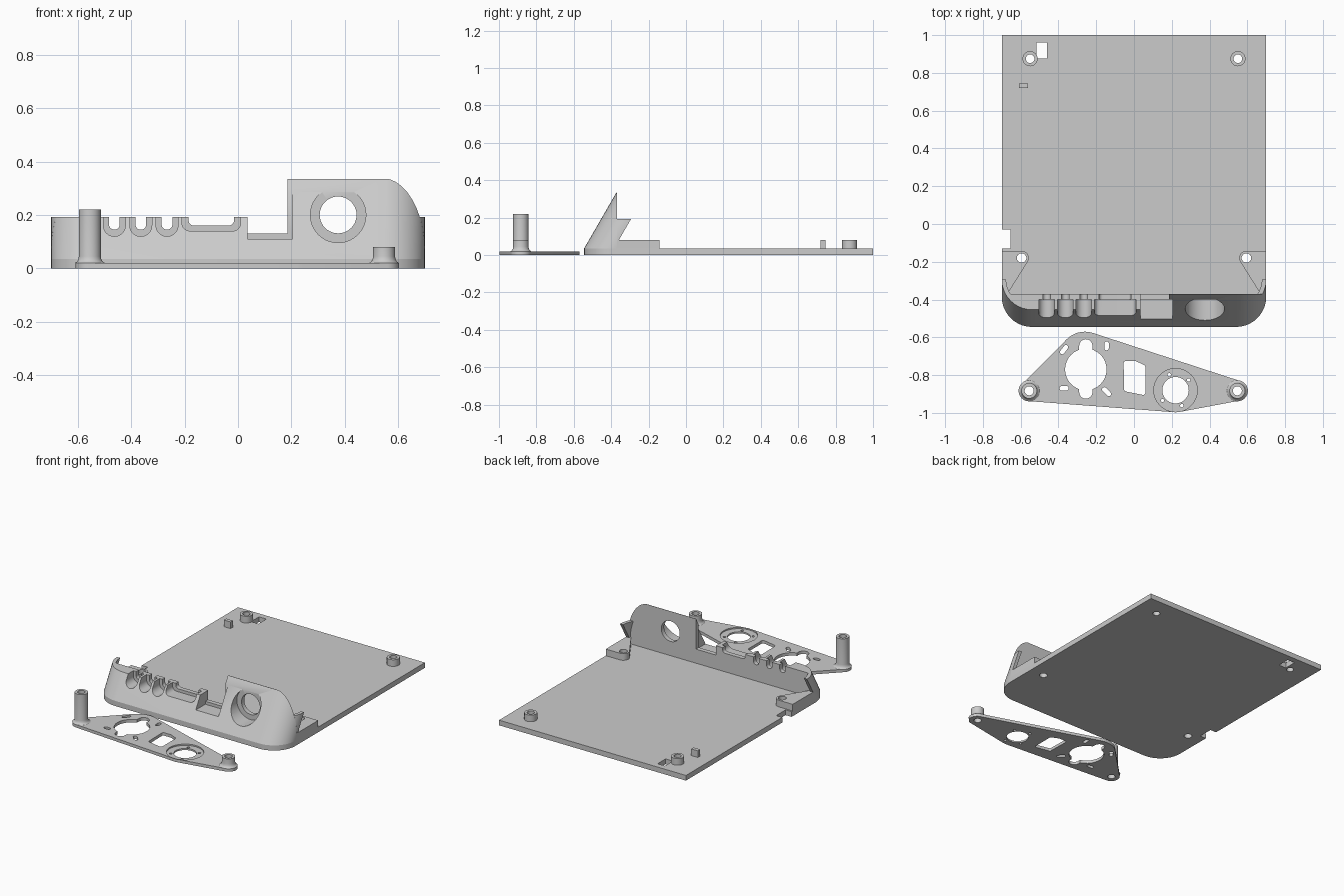
import bpy, bmesh, math
from mathutils import Vector, geometry

if "Cube" in bpy.data.objects:
    bpy.data.objects.remove(bpy.data.objects["Cube"])

grey = bpy.data.materials.new("plain_grey")
grey.diffuse_color = (0.6, 0.6, 0.6, 1)
grey.use_nodes = True
grey.node_tree.nodes["Principled BSDF"].inputs["Base Color"].default_value = grey.diffuse_color
LEAN = math.tan(math.radians(30))   # backward lean of the front panel
T = 0.035                           # base thickness
BACK = -0.37                        # rear face of the front panel


def finish(name, bm):
    bmesh.ops.recalc_face_normals(bm, faces=bm.faces)
    me = bpy.data.meshes.new(name)
    bm.to_mesh(me)
    bm.free()
    me.materials.append(grey)
    ob = bpy.data.objects.new(name, me)
    bpy.context.collection.objects.link(ob)
    return ob


def prism(name, pts, lo, hi, axis='z', lean=0):
    """Extrude a 2D outline along z (optionally leaning back) or along y."""
    bm = bmesh.new()
    rings = []
    for h in (lo, hi):
        if axis == 'z':
            co = [(x, y + (h - lo) * lean, h) for x, y in pts]
        else:
            co = [(x, h, z) for x, z in pts]
        rings.append([bm.verts.new(c) for c in co])
    a, b = rings
    bm.faces.new(a)
    bm.faces.new(b)
    for i in range(len(pts)):
        j = (i + 1) % len(pts)
        bm.faces.new((a[i], a[j], b[j], b[i]))
    return finish(name, bm)


def hull(name, circles, lo, hi, axis='z', lean=0, n=40):
    """Prism around the convex hull of circles (x, y, r); r = 0 is a corner."""
    pts = []
    for x, y, r in circles:
        for k in range(n if r else 1):
            a = math.tau * k / n
            pts.append(Vector((x + r * math.cos(a), y + r * math.sin(a))))
    return prism(name, [pts[i] for i in geometry.convex_hull_2d(pts)], lo, hi, axis, lean)


def box(name, x0, x1, y0, y1, z0, z1):
    return hull(name, [(x0, y0, 0), (x1, y0, 0), (x1, y1, 0), (x0, y1, 0)], z0, z1)


def lathe(name, x, y, profile, n=32):
    """Revolve a closed (radius, z) profile about a vertical axis."""
    bm = bmesh.new()
    rings = [[bm.verts.new((x + r * math.cos(math.tau * k / n),
                            y + r * math.sin(math.tau * k / n), z))
              for k in range(n)] for r, z in profile]
    for i, a in enumerate(rings):
        b = rings[(i + 1) % len(rings)]
        for k in range(n):
            bm.faces.new((a[k], a[(k + 1) % n], b[(k + 1) % n], b[k]))
    return finish(name, bm)


def cut(ob, *cutters):
    bpy.context.view_layer.objects.active = ob
    for c in cutters:
        m = ob.modifiers.new("cut", 'BOOLEAN')
        m.operation, m.solver, m.object = 'DIFFERENCE', 'EXACT', c
        bpy.ops.object.modifier_apply(modifier=m.name)
        bpy.data.objects.remove(c)


def hole(x, y, r, z0=-0.1, z1=0.5):
    return hull("cutter", [(x, y, r)], z0, z1, n=32)


# Base plate with rounded front corners
front_corners = [(-0.54, -0.385, 0.16), (0.54, -0.385, 0.16)]
base = hull("base_plate", front_corners + [(-0.7, 1, 0), (0.7, 1, 0)], 0, T)
cut(base,
    box("cutter", -0.8, -0.655, -0.13, -0.03, -1, 1),
    box("cutter", -0.515, -0.46, 0.875, 0.96, -1, 1))
box("locating_tab", -0.61, -0.56, 0.72, 0.745, T, 0.08)

for s, side in ((-1, "left"), (1, "right")):
    # Rear standoffs
    cut(base, hole(s * 0.55, 0.875, 0.023), hole(s * 0.595, -0.18, 0.025))
    lathe(side + "_standoff", s * 0.55, 0.875,
          [(0.04, T), (0.04, 0.08), (0.023, 0.08), (0.023, T)])
    # Raised screw pads behind the front panel
    pad = hull(side + "_screw_pad",
               [(s * 0.595, -0.18, 0.038), (s * 0.7, -0.142, 0),
                (s * 0.7, BACK, 0), (s * 0.67, BACK, 0)], T, 0.08)
    cut(pad, hole(s * 0.595, -0.18, 0.025))
    # Leaning corner wings
    arc = [math.radians(a) for a in range(0, 66, 5)]
    outer = [(s * (0.54 + 0.16 * math.cos(a)), -0.385 - 0.16 * math.sin(a)) for a in arc]
    inner = [(s * (0.54 + 0.137 * math.cos(a)), -0.385 - 0.137 * math.sin(a)) for a in arc]
    wing = prism(side + "_corner_wing", outer + inner[::-1], T, 0.193, lean=LEAN)
    cut(wing, box("cutter", -1, 1, -1, BACK, -1, 1))

# Leaning front panel with vertical rear face, low on the left
panel = hull("front_panel", front_corners + [(-0.7, -0.2, 0), (0.7, -0.2, 0)],
             T, 0.335, lean=LEAN)
cut(panel,
    box("cutter", -1, 1, BACK, 1, -1, 1),
    box("cutter", -1, 0.185, -1, 1, 0.193, 1))


def slot(x0, x1, z, r, y1, top=0.4):
    """Open-topped slot with rounded lower corners."""
    return hull("cutter", [(x0 + r, z + r, r), (x1 - r, z + r, r),
                           (x0, top, 0), (x1, top, 0)], -0.8, y1, 'y')


# Cable slots: wide recess in front, narrow opening through the back
for x in (-0.463, -0.364, -0.266):
    cut(panel, slot(x - 0.041, x + 0.041, 0.12, 0.04, -0.4),
        slot(x - 0.02, x + 0.02, 0.145, 0.019, -0.2))
cut(panel,
    slot(-0.21, 0.01, 0.14, 0.03, -0.4), slot(-0.185, -0.015, 0.16, 0.02, -0.2),
    slot(0.035, 0.205, 0.11, 0, -0.4), slot(0.035, 0.185, 0.13, 0, -0.2))
# Round port with counterbore
cut(panel,
    hull("cutter", [(0.375, 0.2, 0.104)], -0.8, -0.4, 'y'),
    hull("cutter", [(0.375, 0.2, 0.069)], -0.8, 0, 'y'))

# Separate bracket plate
bracket = hull("bracket_plate", [(-0.555, -0.885, 0.053), (0.55, -0.883, 0.053),
                                 (-0.26, -0.705, 0.135), (0.22, -0.88, 0.117)], 0, 0.02)
cut(bracket,
    hole(-0.255, -0.77, 0.11),
    hull("cutter", [(-0.255, -0.645, 0.035), (-0.255, -0.89, 0.035)], -1, 1),
    hull("cutter", [(-0.043, -0.737, 0.012), (0.005, -0.737, 0.012), (0.048, -0.757, 0.012),
                    (0.048, -0.893, 0.012), (-0.04, -0.875, 0.012)], -1, 1),
    hole(0.22, -0.88, 0.115, 0.011, 0.1), hole(0.22, -0.88, 0.07))
# Fixing slots around the large opening, small holes around the round one
for x, y, dx, dy in ((-0.37, -0.665, 0.01, 0.013), (-0.145, -0.645, 0, 0.012),
                     (-0.37, -0.87, 0.012, 0), (-0.145, -0.888, 0.012, -0.012)):
    cut(bracket, hull("cutter", [(x - dx, y - dy, 0.012), (x + dx, y + dy, 0.012)],
                      -1, 1, n=16))
for k in range(4):
    a = math.radians(20 + 90 * k)
    a = math.radians((38, 112, 218, 292)[k])
    cut(bracket, hole(0.22 + 0.088 * math.cos(a), -0.88 + 0.088 * math.sin(a), 0.009))

# Hollow posts with flared feet
for name, x, top in (("tall_post", -0.555, 0.22), ("short_post", 0.547, 0.08)):
    cut(bracket, hole(x, -0.883, 0.024))
    lathe(name, x, -0.883, [(0.056, 0.02), (0.048, 0.025), (0.043, 0.034), (0.041, 0.045),
                            (0.041, top), (0.024, top), (0.024, 0.02)])

# Smooth the round surfaces, keep edges crisp
bpy.ops.object.select_all(action='SELECT')
bpy.ops.object.shade_smooth_by_angle(angle=math.radians(30))
